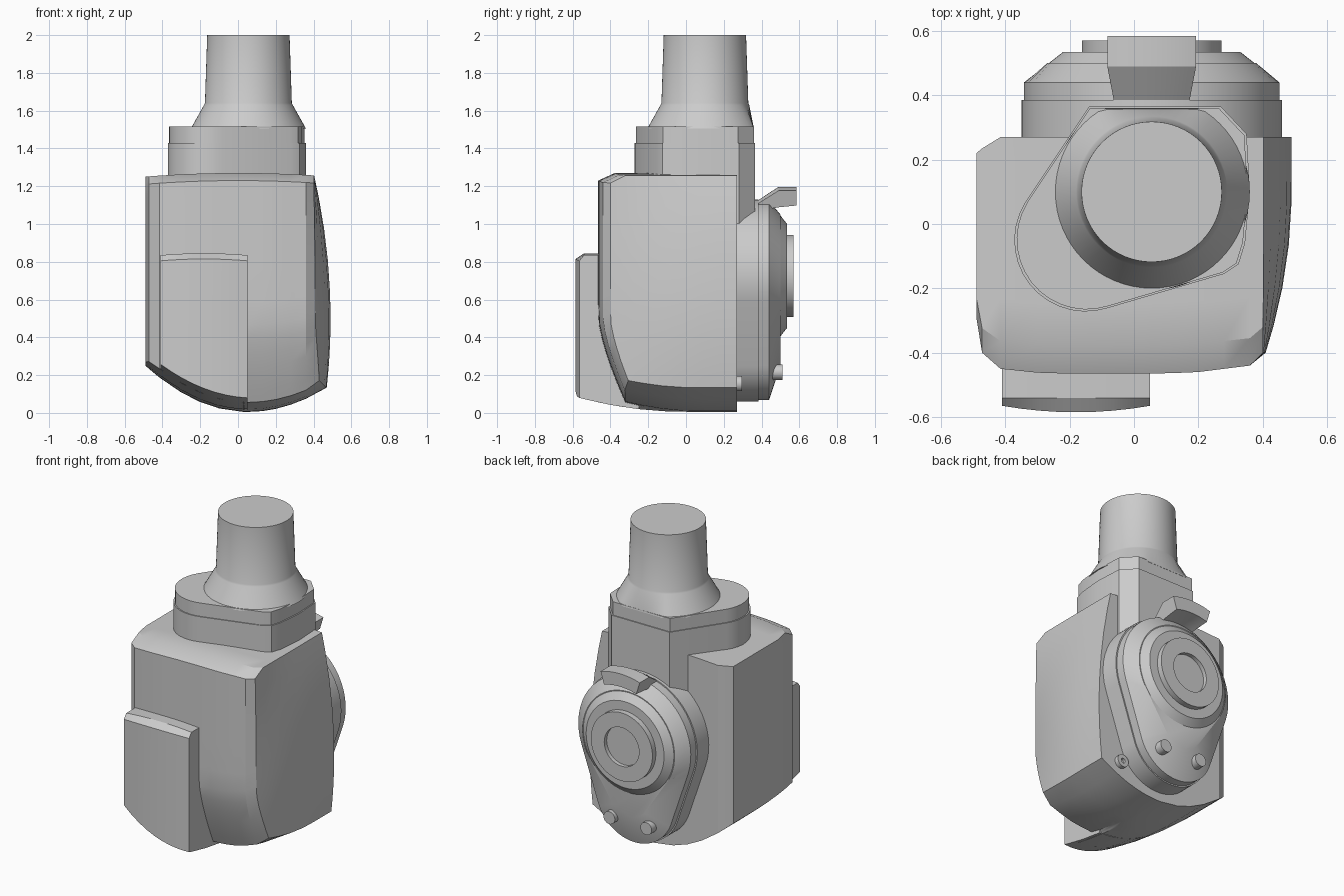
import bpy, bmesh, math
from math import sin, cos, radians, pi

if "Cube" in bpy.data.objects:
    bpy.data.objects.remove(bpy.data.objects["Cube"])

grey = bpy.data.materials.new("plain grey")
grey.diffuse_color = (0.6, 0.6, 0.6, 1)
grey.use_nodes = True
grey.node_tree.nodes["Principled BSDF"].inputs["Base Color"].default_value = grey.diffuse_color


def finish(name, bm, angle=25):
    bmesh.ops.recalc_face_normals(bm, faces=bm.faces)
    me = bpy.data.meshes.new(name)
    bm.to_mesh(me)
    bm.free()
    me.materials.append(grey)
    me.shade_smooth()
    me.set_sharp_from_angle(angle=radians(angle))
    ob = bpy.data.objects.new(name, me)
    bpy.context.collection.objects.link(ob)
    return ob


def loft(name, rings, angle=25):
    """Skin a list of equal-length point loops and cap both ends."""
    bm = bmesh.new()
    loops = [[bm.verts.new(p) for p in ring] for ring in rings]
    n = len(loops[0])
    for a, b in zip(loops, loops[1:]):
        for i in range(n):
            j = (i + 1) % n
            bm.faces.new((a[i], a[j], b[j], b[i]))
    bm.faces.new(loops[0])
    bm.faces.new(loops[-1])
    return finish(name, bm, angle)


def block(name, ni, nj, nk, pos, angle=25):
    """Surface of a subdivided box, each grid node placed by pos(i, j, k)."""
    bm = bmesh.new()
    verts = {}

    def v(*key):
        if key not in verts:
            verts[key] = bm.verts.new(pos(*key))
        return verts[key]

    size = (ni, nj, nk)
    for axis in range(3):
        p, q = [a for a in range(3) if a != axis]
        for end in (0, size[axis]):
            for a in range(size[p]):
                for b in range(size[q]):
                    quad = []
                    for da, db in ((0, 0), (1, 0), (1, 1), (0, 1)):
                        key = [0, 0, 0]
                        key[axis], key[p], key[q] = end, a + da, b + db
                        quad.append(v(*key))
                    bm.faces.new(quad)
    return finish(name, bm, angle)


def bottom(x, y):
    """Rounded underside shared by the housing and the front panel."""
    k = 0.84 if x < 0.05 else 0.73
    return 0.005 + k * (x - 0.05) ** 2 + 0.08 * (min(y, 0) / 0.585) ** 2


# Main housing: x stations with front and back depth
stations = [(-.49, -.29, .22), (-.472, -.40, .235), (-.415, -.45, .27), (-.3, -.462, .27),
            (-.2, -.465, .27), (-.1, -.465, .27), (.03, -.465, .27), (.049, -.465, .27),
            (.13, -.463, .27), (.2, -.46, .27), (.28, -.45, .27), (.36, -.44, .27), (.40, -.40, .27)]
depth = [0, .12, .3, .5, .7, .85, 1]
height = [0, .05, .1, .16, .22, .28, .35, .45, .6, .75, .9, 1]


def housing(i, j, k):
    x, yf, yb = stations[i]
    y = yf + (yb - yf) * depth[j]
    lo = bottom(.47 if i == 12 else x, y)
    hi = 1.27 - .08 * x * x - (.04 if j == 0 else 0)
    z = lo + (hi - lo) * height[k]
    if i >= 7 and z < .5:                                   # lower front sweeps back
        y += .17 * ((.5 - z) / .5) ** 1.4 * (1 - depth[j])
    if i == 12:                                             # bulging right side
        x += .09 * (1 - ((z - .5) / .77) ** 2) * (1 - .9 * (min(y - .1, 0) / .5) ** 2)
    return x, y, z


block("main_housing", 12, 6, 11, housing)


# Front panel with chamfered top and curved lower edge
def panel(i, j, k):
    x = -.41 + .46 * i / 8
    y = (-.585, -.54, -.4, -.25)[j]
    if j == 0:
        y += .02 * ((x + .18) / .23) ** 2
    top = (.81 if j == 0 else .84) - .01 * ((x + .18) / .23) ** 2 + .005
    return x, y, (bottom(x, y), top)[k]


block("front_panel", 8, 3, 1, panel)

# Teardrop collar that runs down the back of the housing
outline = [(-.14, .365), (.27, .365), (.35, .28), (.36, .1), (.345, -.06), (.325, -.125), (.28, -.155)]
outline += [(-.15 + .222 * cos(radians(a)), -.05 + .222 * sin(radians(a))) for a in range(-72, -215, -10)]
rings = []
for z, s in ((.95, 1), (1.43, 1), (1.43, .98), (1.515, .98)):
    rings.append([(x * s, .05 + (y - .05) * s, z) for x, y in outline])
loft("collar", rings)

# Flared round neck, its base trimmed flat at the back
CX = .055
rings = []
for z, r in ((1.505, .305), (1.63, .235), (1.64, .23), (2, .218)):
    rings.append([(CX + r * cos(2 * pi * i / 64), min(.1 + r * sin(2 * pi * i / 64), .36), z)
                  for i in range(64)])
loft("neck", rings)

# Rear cover: large circle tapering to a small lower circle
ZC = .725


def cover_ring(y, R, r, zl):
    a = math.asin((R - r) / (ZC - zl))
    pts = []
    for rad, zc, a0, a1 in ((R, ZC, -a, pi + a), (r, zl, pi + a, 2 * pi - a)):
        for i in range(33):
            t = a0 + (a1 - a0) * i / 32
            pts.append((CX + rad * cos(t), y, zc + rad * sin(t)))
    return pts


loft("rear_cover", [cover_ring(*p) for p in (
    (.25, .405, .28, .34), (.385, .405, .28, .34), (.385, .397, .272, .34),
    (.44, .397, .272, .34), (.5, .325, .14, .39))])


def turned(name, profile, x=CX, z=ZC, n=64):
    """Round part about a front-to-back axis, profile of (y, radius)."""
    return loft(name, [[(x + r * cos(2 * pi * i / n), y, z + r * sin(2 * pi * i / n))
                        for i in range(n)] for y, r in profile])


turned("cover_dome", [(.48, .345), (.535, .275)])
turned("cover_disc", [(.5, .217), (.57, .217), (.57, .123), (.545, .123)])
for side in (-1, 1):
    turned("cover_peg", [(.43, .04), (.51, .04)], CX + .13 * side, .215, 24)

# Curved bracket above the rear cover
section = [(.38, .36), (.38, .40), (.49, .472), (.585, .472), (.585, .39), (.49, .38)]
rings = []
for i in range(13):
    t = radians(-17 + 34 * i / 12)
    rings.append([(CX + r * sin(t), y, ZC + r * cos(t)) for y, r in section])
loft("cover_bracket", rings)

# Small drilled lug at the lower right of the back
turned("lug", [(.25, .04), (.297, .04), (.297, .015), (.28, .015)], .33, .155, 24)
